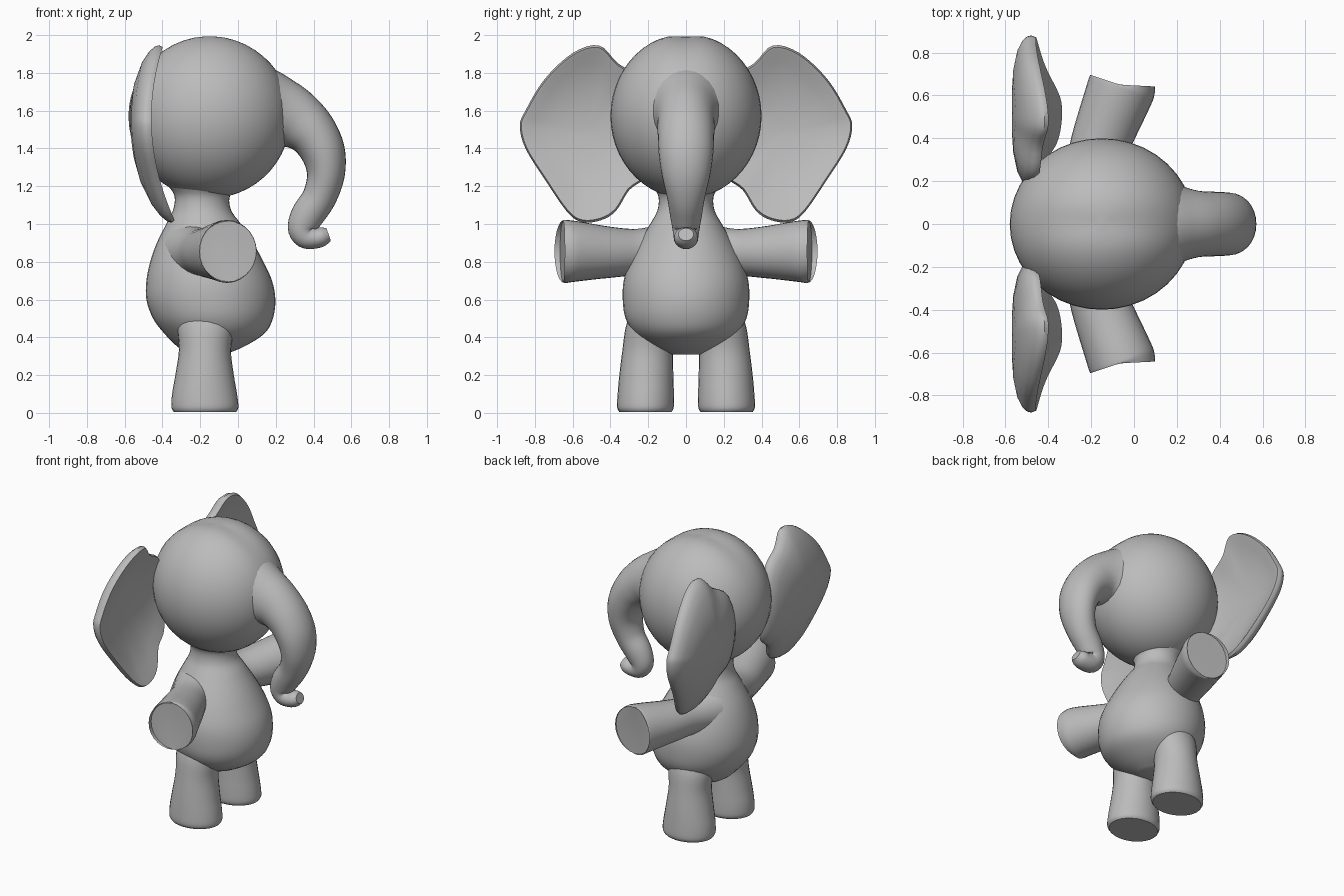
import bpy, bmesh, math
from mathutils import Vector

if "Cube" in bpy.data.objects:
    bpy.data.objects.remove(bpy.data.objects["Cube"])

GREY = (0.5, 0.5, 0.5, 1)
skin = bpy.data.materials.new("grey_skin")
skin.use_nodes = True
skin.diffuse_color = GREY
bsdf = skin.node_tree.nodes["Principled BSDF"]
bsdf.inputs["Base Color"].default_value = GREY
bsdf.inputs["Roughness"].default_value = 0.8


def finish(name, bm, mirrored=False):
    bmesh.ops.recalc_face_normals(bm, faces=bm.faces)
    mesh = bpy.data.meshes.new(name)
    bm.to_mesh(mesh)
    bm.free()
    mesh.materials.append(skin)
    mesh.shade_smooth()
    mesh.set_sharp_from_angle(angle=math.radians(45))
    obj = bpy.data.objects.new(name, mesh)
    bpy.context.collection.objects.link(obj)
    if mirrored:
        mod = obj.modifiers.new("Mirror", 'MIRROR')
        mod.use_axis = (False, True, False)
        mod.use_mirror_merge = False
    return obj


def spline(keys, steps, closed=False):
    """Catmull-Rom interpolation through tuples of any length."""
    n = len(keys)
    pick = (lambda i: keys[i % n]) if closed else (lambda i: keys[max(0, min(n - 1, i))])
    out = []
    for i in range(n if closed else n - 1):
        quad = [pick(i + k) for k in (-1, 0, 1, 2)]
        for s in range(steps):
            t = s / steps
            out.append([0.5 * (2 * b + (c - a) * t + (2 * a - 5 * b + 4 * c - d) * t**2
                               + (3 * b - a - 3 * c + d) * t**3) for a, b, c, d in zip(*quad)])
    return out if closed else out + [list(keys[-1])]


def skin_rings(bm, rings):
    loops = [[bm.verts.new(p) for p in ring] for ring in rings]
    for a, b in zip(loops, loops[1:]):
        for i in range(len(a)):
            j = (i + 1) % len(a)
            bm.faces.new((a[i], a[j], b[j], b[i]))
    bm.faces.new(loops[0])
    bm.faces.new(loops[-1])


def loft(name, keys, side, axis=None, mirrored=False, sides=28, steps=4):
    """Tube through (x, y, z, in-plane radius, side radius) sections."""
    pts = spline(keys, steps)
    rings = []
    for i, p in enumerate(pts):
        c = Vector(p[:3])
        t = axis or Vector(pts[min(i + 1, len(pts) - 1)][:3]) - Vector(pts[max(i - 1, 0)][:3])
        u = Vector(side).cross(t).normalized()
        v = t.cross(u).normalized()
        angles = [2 * math.pi * k / sides for k in range(sides)]
        rings.append([c + u * p[3] * math.cos(a) + v * p[4] * math.sin(a) for a in angles])
    bm = bmesh.new()
    skin_rings(bm, rings)
    return finish(name, bm, mirrored)


Y, Z = Vector((0, 1, 0)), Vector((0, 0, 1))

# Torso and neck: height, back, front, half width
torso = [(.31, -.25, -.07, .08), (.35, -.32, .03, .18), (.42, -.39, .14, .27),
         (.5, -.45, .185, .32), (.6, -.485, .198, .335), (.7, -.485, .18, .33),
         (.8, -.465, .135, .3), (.9, -.43, .08, .25), (1.0, -.38, .015, .19),
         (1.07, -.345, -.035, .152), (1.14, -.335, -.045, .145), (1.19, -.36, -.01, .17),
         (1.25, -.42, .08, .22)]
loft("torso", [((b + f) / 2, 0, z, (f - b) / 2, w) for z, b, f, w in torso], Y, Z, sides=36)

# Head with a shallow groove along the crown
bm = bmesh.new()
bmesh.ops.create_uvsphere(bm, u_segments=40, v_segments=26, radius=1)
for v in bm.verts:
    x, y, z = v.co
    groove = 0.016 * math.exp(-(y / 0.2) ** 2) * max(z, 0)
    v.co = (-.15 + .43 * x, .4 * y, 1.572 + .436 * z - groove)
finish("head", bm)

# Trunk, curling forward at the tip
loft("trunk", [(.02, 0, 1.58, .33, .3), (.12, 0, 1.585, .27, .25), (.21, 0, 1.58, .215, .185),
               (.3, 0, 1.555, .165, .155), (.39, 0, 1.485, .135, .15), (.45, 0, 1.38, .118, .145),
               (.465, 0, 1.26, .1, .128), (.43, 0, 1.14, .09, .1), (.37, 0, 1.05, .088, .085),
               (.34, 0, .98, .077, .073), (.36, 0, .935, .066, .066), (.41, 0, .925, .055, .064),
               (.45, 0, .935, .05, .06), (.48, 0, .945, .035, .04)], Y)

# Arms, with flat round ends
loft("arms", [(-.25, .1, .85, .15, .16), (-.205, .25, .85, .125, .125), (-.15, .4, .85, .14, .135),
              (-.08, .58, .855, .155, .16), (-.057, .64, .855, .158, .167),
              (-.054, .65, .855, .152, .16)], Z, mirrored=True)

# Legs, widening to the feet
loft("legs", [(-.175, .215, 0.005, .165, .138), (-.175, .215, .03, .177, .15),
              (-.177, .213, .1, .172, .149), (-.177, .21, .2, .155, .143),
              (-.175, .203, .33, .138, .134), (-.17, .19, .45, .15, .13),
              (-.16, .17, .54, .15, .12)], Y, Z, mirrored=True)

# Ears: cupped in front, rounded behind
outline = spline([(.36, 1.85), (.46, 1.945), (.6, 1.905), (.75, 1.765), (.85, 1.6), (.88, 1.52),
                  (.85, 1.4), (.75, 1.24), (.63, 1.065), (.55, 1.01), (.45, 1.02), (.37, 1.07),
                  (.3, 1.18), (.2, 1.27), (.17, 1.5), (.22, 1.75)], 4, closed=True)
layers = [(.04, -.07), (.3, -.07), (.55, -.064), (.8, -.045), (.93, -.022), (.985, 0), (1, .02),
          (.975, .042), (.93, .04), (.8, .026), (.55, .012), (.3, .005), (.04, .002)]
cy, cz = .53, 1.49
rings = []
for s, off in layers:
    ring = []
    for y, z in outline:
        py, pz = cy + s * (y - cy), cz + s * (z - cz)
        ring.append((-.5 + .42 * (pz - 1.56) ** 2 + off, py, pz))
    rings.append(ring)
bm = bmesh.new()
skin_rings(bm, rings)
finish("ears", bm, mirrored=True)
